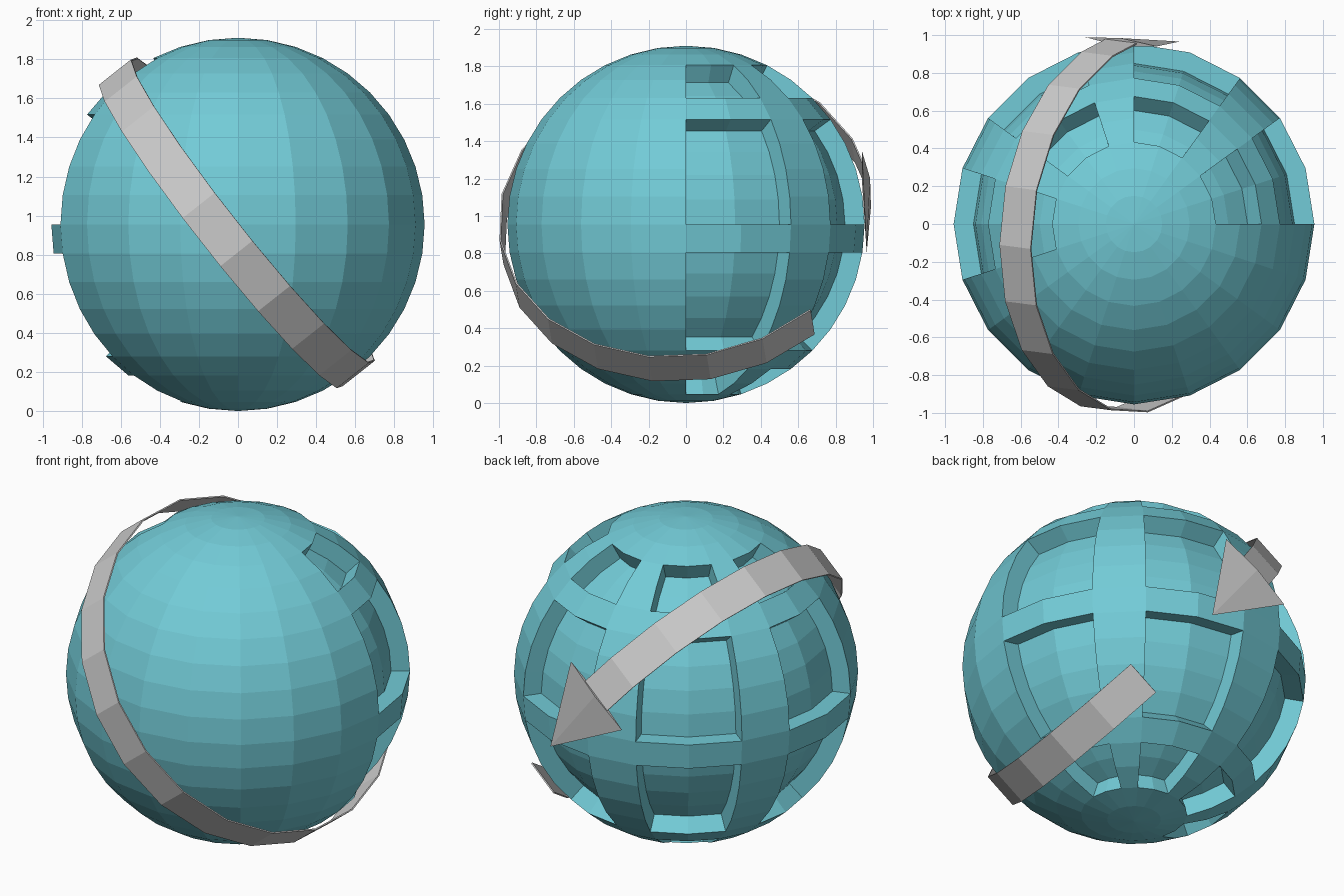
import bpy, bmesh
from math import sin, cos, radians, degrees, atan2, asin
from mathutils import Vector

if "Cube" in bpy.data.objects:
    bpy.data.objects.remove(bpy.data.objects["Cube"])

R = 0.955
CENTRE = Vector((0, 0, R))


def finish(bm, name):
    bmesh.ops.recalc_face_normals(bm, faces=bm.faces[:])
    mesh = bpy.data.meshes.new(name)
    bm.to_mesh(mesh)
    bm.free()
    obj = bpy.data.objects.new(name, mesh)
    bpy.context.collection.objects.link(obj)
    return obj


# Globe: low-poly sphere with recessed windows on its rear half
bm = bmesh.new()
bmesh.ops.create_uvsphere(bm, u_segments=20, v_segments=20, radius=R)
columns = [(0, 36), (54, 90), (108, 144), (162, 198)]
rows = [(45, 63), (0, 36), (-45, -9), (-72, -54)]


def in_window(face):
    c = face.calc_center_median()
    lon = degrees(atan2(c.y, c.x)) % 360
    lat = degrees(asin(c.z / c.length))
    return (any(a < lon < b for a, b in columns)
            and any(a < lat < b for a, b in rows))


windows = [f for f in bm.faces if in_window(f)]
bmesh.ops.inset_region(bm, faces=windows, thickness=0.0001, use_boundary=True)
for v in {v for f in windows for v in f.verts}:
    v.co *= 0.89
globe = finish(bm, "globe")
globe.location = CENTRE
mat = bpy.data.materials.new("teal")
mat.diffuse_color = (0.17, 0.6, 0.68, 1)
mat.use_nodes = True
mat.node_tree.nodes["Principled BSDF"].inputs["Base Color"].default_value = mat.diffuse_color
globe.data.materials.append(mat)

# Tilted orbit frame: u runs down-right, axis is the orbit normal, f the front
u = Vector((0.62, 0, -0.785)).normalized()
n = Vector((0.785, 0, 0.62)).normalized()
f = Vector((0, -0.995, 0)) - 0.1 * n
axis = 0.995 * n + Vector((0, -0.1, 0))


def orbit(angle, radius, side=0.0):
    a = radians(angle)
    return CENTRE - 0.01 * u + radius * (sin(a) * u + cos(a) * f) + side * axis


# Orbit band: thin flat strip circling most of the globe
bm = bmesh.new()
angles = [133 - 18 * k for k in range(17)] + [-167]
pairs = [[bm.verts.new(orbit(a, 0.995, s)) for s in (-0.105, 0.105)] for a in angles]
for p, q in zip(pairs, pairs[1:]):
    bm.faces.new((p[0], p[1], q[1], q[0]))
band = finish(bm, "orbit_band")
solid = band.modifiers.new("thickness", 'SOLIDIFY')
solid.thickness = 0.008
solid.offset = 0

# Arrowhead: flattened pyramid at the end of the band
bm = bmesh.new()
base = [bm.verts.new(orbit(-167, r, s)) for r, s in
        ((0.995, -0.243), (1.015, 0), (0.995, 0.243), (0.97, 0))]
tip = bm.verts.new(orbit(-196, 1.01))
bm.faces.new(base)
for i in range(4):
    bm.faces.new((base[i], base[(i + 1) % 4], tip))
finish(bm, "arrowhead")
